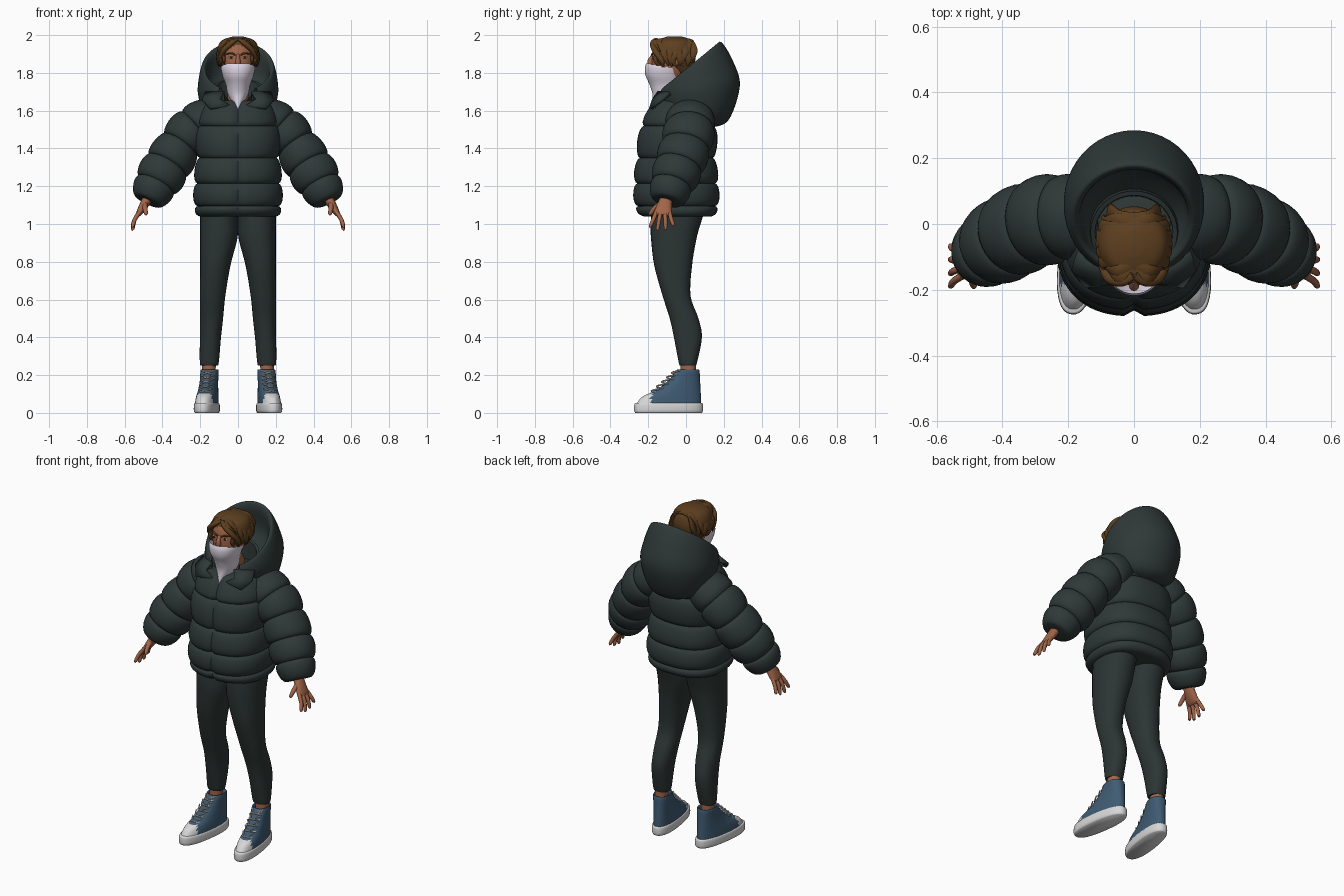
import bpy, bmesh, math, random
from mathutils import Vector, Matrix

random.seed(4)
if "Cube" in bpy.data.objects:
    bpy.data.objects.remove(bpy.data.objects["Cube"], do_unlink=True)


def material(name, *rgb):
    m = bpy.data.materials.new(name)
    m.use_nodes = True
    m.diffuse_color = (*rgb, 1)
    m.node_tree.nodes["Principled BSDF"].inputs["Base Color"].default_value = (*rgb, 1)
    return m


JACKET = material("jacket green", .028, .041, .039)
PANTS = material("trouser green", .025, .036, .034)
SKIN = material("skin", .36, .13, .065)
HAIR = material("brown hair", .11, .05, .014)
CLOTH = material("pale lilac cloth", .74, .68, .78)
DENIM = material("blue canvas", .05, .105, .17)
RUBBER = material("white rubber", .68, .68, .68)
DARK = material("dark eye", .02, .012, .01)
parts = []


def spline(keys, t):
    """Smooth interpolation through tuples of any length."""
    i = min(int(t), len(keys) - 2)
    f = t - i
    p = [keys[max(0, min(len(keys) - 1, i + d))] for d in (-1, 0, 1, 2)]
    return [b + .5 * f * (c - a + f * (2 * a - 5 * b + 4 * c - d + f * (3 * (b - c) + d - a)))
            for a, b, c, d in zip(*p)]


def skin(name, rows, mat, loop=True, mirror=False, keep=None, second=None, matrix=None):
    """Join rows of points into a surface; loop closes each row and caps the ends."""
    bm = bmesh.new()
    vs = [[bm.verts.new(p) for p in row] for row in rows]
    n = len(rows[0])
    for lo, hi in zip(vs, vs[1:]):
        for k in range(n if loop else n - 1):
            j = (k + 1) % n
            bm.faces.new((lo[k], lo[j], hi[j], hi[k]))
    if loop:
        bm.faces.new(vs[0])
        bm.faces.new(vs[-1])
    bmesh.ops.recalc_face_normals(bm, faces=bm.faces)
    if second:
        for f in bm.faces:
            f.material_index = int(second[1](f.calc_center_median()))
    if keep:
        bad = [f for f in bm.faces if not keep(f.calc_center_median())]
        bmesh.ops.delete(bm, geom=bad, context='FACES')
    if matrix:
        bm.transform(matrix)
    me = bpy.data.meshes.new(name)
    bm.to_mesh(me)
    bm.free()
    ob = bpy.data.objects.new(name, me)
    bpy.context.collection.objects.link(ob)
    me.materials.append(mat)
    if second:
        me.materials.append(second[0])
    if mirror:
        ob.modifiers.new("mirror", 'MIRROR').use_mirror_merge = False
    parts.append(ob)
    return ob


def tube(name, keys, mat, n=24, m=5, p=2.0, upright=False, puff=0, zipper=False, **kw):
    """Sweep an oval along keys (x, y, z, half width, half depth); puff pinches every key."""
    ts = []
    for i in range(len(keys) - 1):
        ts += [(i + (.5 - .5 * math.cos(math.pi * j / m) if puff else j / m),
                math.sin(math.pi * j / m)) for j in range(m)]
    ts.append((len(keys) - 1, 0))
    rows = []
    for t, f in ts:
        x, y, z, a, b = spline(keys, t)
        a, b = a - puff * (1 - f), b - puff * (1 - f)
        u, v = Vector((1, 0, 0)), Vector((0, 1, 0))
        if not upright:
            d = Vector(spline(keys, min(t + .05, len(keys) - 1))[:3]) \
                - Vector(spline(keys, max(t - .05, 0))[:3])
            d.normalize()
            v = (v - d * d.y).normalized()
            u = v.cross(d)
        row = []
        for k in range(n):
            c, s = math.cos(math.tau * k / n), math.sin(math.tau * k / n)
            c = math.copysign(abs(c) ** (2 / p), c)
            s = math.copysign(abs(s) ** (2 / p), s)
            depth = b - (.018 if zipper and k == 3 * n // 4 else 0)
            row.append(Vector((x, y, z)) + u * a * c + v * depth * s)
        rows.append(row)
    return skin(name, rows, mat, **kw)


def ball(name, mat, loc, size, mirror=False):
    x, y, z = loc
    rows = [[(x + size[0] * math.sin(q) * math.cos(h), y + size[1] * math.sin(q) * math.sin(h),
              z + size[2] * math.cos(q)) for h in [math.tau * k / 14 for k in range(14)]]
            for q in [.05 + (math.pi - .1) * j / 8 for j in range(9)]]
    return skin(name, rows, mat, mirror=mirror)


# Quilted jacket: keys sit on the stitched seams
tube("jacket_body", [(0, -.045, 1.04, .218, .195), (0, -.05, 1.095, .235, .225),
                     (0, -.052, 1.215, .237, .228), (0, -.052, 1.35, .225, .215),
                     (0, -.04, 1.52, .225, .205), (0, -.03, 1.655, .165, .14)],
     JACKET, n=72, m=8, p=2.4, upright=True, puff=.022, zipper=True)
tube("sleeves", [(.12, .02, 1.58, .10, .12), (.225, .02, 1.515, .127, .138),
                 (.305, .0, 1.42, .123, .137), (.375, -.035, 1.31, .132, .135),
                 (.435, -.075, 1.21, .122, .12), (.478, -.1, 1.12, .088, .09)],
     JACKET, n=36, m=8, puff=.022, mirror=True)

# Hood: rows are (back y, back z, front y, front z, half width, half sweep), outside then inside
hood_keys = [(.13, 1.51, -.05, 1.57, .11, 3.0), (.225, 1.55, -.12, 1.6, .18, 2.9),
             (.285, 1.73, -.155, 1.645, .212, 2.75), (.25, 1.86, -.165, 1.675, .208, 2.65),
             (.19, 1.96, -.15, 1.70, .19, 2.6), (.165, 1.935, -.135, 1.70, .17, 2.6),
             (.17, 1.8, -.12, 1.68, .155, 2.65), (.09, 1.69, -.08, 1.65, .11, 2.7)]
hood_rows = []
for i in range(6 * (len(hood_keys) - 1) + 1):
    yb, zb, yf, zf, w, sweep = spline(hood_keys, i / 6)
    row = []
    for k in range(41):
        h = sweep * (k / 20 - 1)
        g = (1 + math.cos(h)) / 2
        row.append((w * math.sin(h), yf + (yb - yf) * g, zf + (zb - zf) * g))
    hood_rows.append(row)
skin("hood", hood_rows, JACKET, loop=False)

# Inner collar and pointed lapels
collar = []
for z, r in ((1.6, .15), (1.7, .14), (1.77, .132), (1.765, .118), (1.64, .115)):
    collar.append([(r * math.sin(h), -.025 + r * .95 * math.cos(h), z - .045 * (1 - math.cos(h)))
                   for h in [2.5 * (k / 16 - 1) for k in range(33)]])
skin("inner_collar", collar, JACKET, loop=False)
lapel = [[(.075, -.15, 1.705), (.175, -.09, 1.70)], [(.1, -.178, 1.665), (.19, -.14, 1.66)],
         [(.035, -.18, 1.625), (.15, -.195, 1.615)]]
flap = skin("lapels", lapel, JACKET, loop=False, mirror=True)
flap.modifiers.new("thickness", 'SOLIDIFY').thickness = .02

# Trousers and ankles
tube("trouser_legs", [(.1, -.035, 1.1, .1, .145), (.1, -.055, 1.0, .1, .132),
                      (.102, -.065, .92, .098, .12), (.12, -.068, .78, .08, .1),
                      (.134, -.05, .62, .067, .074), (.14, -.01, .5, .061, .076),
                      (.146, .01, .4, .056, .074), (.152, .01, .265, .05, .048),
                      (.152, .01, .255, .04, .04)],
     PANTS, n=32, p=2.2, upright=True, mirror=True)
tube("ankles", [(.155, .012, .15, .036, .04), (.153, .012, .3, .036, .04)],
     SKIN, upright=True, mirror=True)

# High-top shoes, turned slightly outwards
turn = Matrix.Translation((.152, 0, 0)) @ Matrix.Rotation(.14, 4, 'Z')
shoe = dict(upright=True, mirror=True, matrix=turn)
tube("shoe_soles", [(0, -.093, 0, .056, .178), (0, -.093, .012, .062, .184),
                    (0, -.093, .046, .061, .183), (0, -.093, .053, .055, .177)],
     RUBBER, n=40, m=3, p=2.4, **shoe)
tube("shoe_uppers", [(0, -.093, .045, .057, .174), (0, -.077, .085, .054, .157),
                     (0, -.042, .12, .05, .12), (0, -.01, .17, .047, .085),
                     (0, .01, .225, .047, .061), (0, .01, .222, .038, .05),
                     (0, .01, .19, .036, .045)],
     DENIM, n=40, m=4, p=2.3, second=(RUBBER, lambda c: c.y < -.19 and c.z < .12), **shoe)
for i in range(5):
    z = .105 + .024 * i
    y = -.185 + .027 * i
    for s in (-1, 1):
        tube("shoe_laces", [(-.034 * s, y + .03, z, .004, .004), (0, y, z + .012, .004, .004),
                            (.034 * s, y + .04, z + .022, .004, .004)],
             RUBBER, n=6, m=4, mirror=True, matrix=turn)

# Hands: palm, four fingers and thumb
tube("palms", [(.47, -.1, 1.15, .026, .03), (.495, -.112, 1.105, .024, .038),
               (.522, -.122, 1.06, .017, .046), (.532, -.124, 1.045, .01, .04)],
     SKIN, n=16, mirror=True)
for i, (tip, length) in enumerate([(-.188, .062), (-.15, .077), (-.108, .074), (-.068, .055)]):
    root = -.157 + .023 * i
    tube("fingers", [(.52, root, 1.065, .011, .011), (.546, (root + tip) / 2, 1.025, .011, .011),
                     (.557, tip, 1.052 - length, .009, .009),
                     (.556, tip, 1.045 - length, .003, .003)],
         SKIN, n=10, mirror=True)
tube("thumbs", [(.492, -.125, 1.11, .014, .016), (.492, -.165, 1.085, .013, .013),
                (.487, -.188, 1.055, .01, .01), (.485, -.192, 1.047, .003, .003)],
     SKIN, n=10, mirror=True)

# Head, nose, ears, eyes
tube("head", [(0, -.03, 1.6, .055, .055), (0, -.04, 1.7, .057, .06), (0, -.09, 1.755, .062, .085),
              (0, -.08, 1.82, .083, .1), (0, -.068, 1.89, .09, .112), (0, -.065, 1.95, .078, .095),
              (0, -.065, 1.985, .03, .035)], SKIN, n=32, p=2.15, upright=True)
tube("nose", [(0, -.172, 1.9, .008, .008), (0, -.188, 1.87, .012, .014),
              (0, -.188, 1.845, .016, .014)], SKIN, n=12, upright=True)
ball("ears", SKIN, (.092, -.055, 1.865), (.012, .02, .03), mirror=True)
ball("eye_whites", CLOTH, (.036, -.172, 1.882), (.016, .007, .006), mirror=True)
ball("irises", DARK, (.036, -.177, 1.882), (.007, .004, .006), mirror=True)
tube("eyebrows", [(.014, -.181, 1.895, .004, .004), (.036, -.176, 1.904, .005, .005),
                  (.062, -.158, 1.9, .003, .003)], HAIR, n=8, mirror=True)

# Face covering that runs down into the collar
tube("face_cloth", [(0, -.135, 1.61, .008, .05), (0, -.105, 1.68, .052, .072),
                    (0, -.108, 1.735, .064, .084), (0, -.115, 1.785, .082, .099),
                    (0, -.113, 1.825, .09, .105), (0, -.11, 1.853, .086, .1)],
     CLOTH, n=40, p=2.1, upright=True, keep=lambda c: c.z < 1.85 - max(0, c.y + .2) * .22)

# Hair: cap with an open face, then swept locks from a centre parting
tube("hair_cap", [(0, -.01, 1.8, .07, .045), (0, -.045, 1.86, .102, .093),
                  (0, -.06, 1.92, .11, .113), (0, -.06, 1.97, .088, .095),
                  (0, -.06, 1.992, .03, .04)], HAIR, n=40, m=6, upright=True,
     keep=lambda c: c.y > -.115 or c.z > 1.955 - abs(c.x) * .6)
for i in range(9):
    g = i / 8
    y = -.15 + .18 * g
    r = .019 + .004 * random.random()
    dy = random.uniform(-.012, .012)
    bulge = math.sqrt(max(.2, 1 - ((y + .06) / .125) ** 2))
    tube("hair_locks", [(.0, y * .8 - .01, 1.955 + .027 * bulge, .006, r),
                        (.05 * bulge + .01, y + dy, 1.945 + .027 * bulge, .009, r),
                        (.102 * bulge, y - dy, 1.915, .009, r),
                        (.108 * bulge, y + dy, 1.87, .008, r * .8),
                        (.1 * bulge, y * .9, 1.83 + .01 * random.random(), .002, .004)],
         HAIR, n=10, m=5, mirror=True)
tube("fringe", [(.003, -.155, 1.978, .008, .014), (.035, -.176, 1.957, .013, .014),
                (.075, -.165, 1.92, .014, .016), (.096, -.13, 1.87, .01, .014),
                (.093, -.12, 1.835, .002, .003)], HAIR, n=12, mirror=True)

# Smooth shading with crisp seams
bpy.ops.object.select_all(action='DESELECT')
for ob in parts:
    ob.select_set(True)
bpy.context.view_layer.objects.active = parts[0]
bpy.ops.object.shade_smooth_by_angle(angle=math.radians(55))
